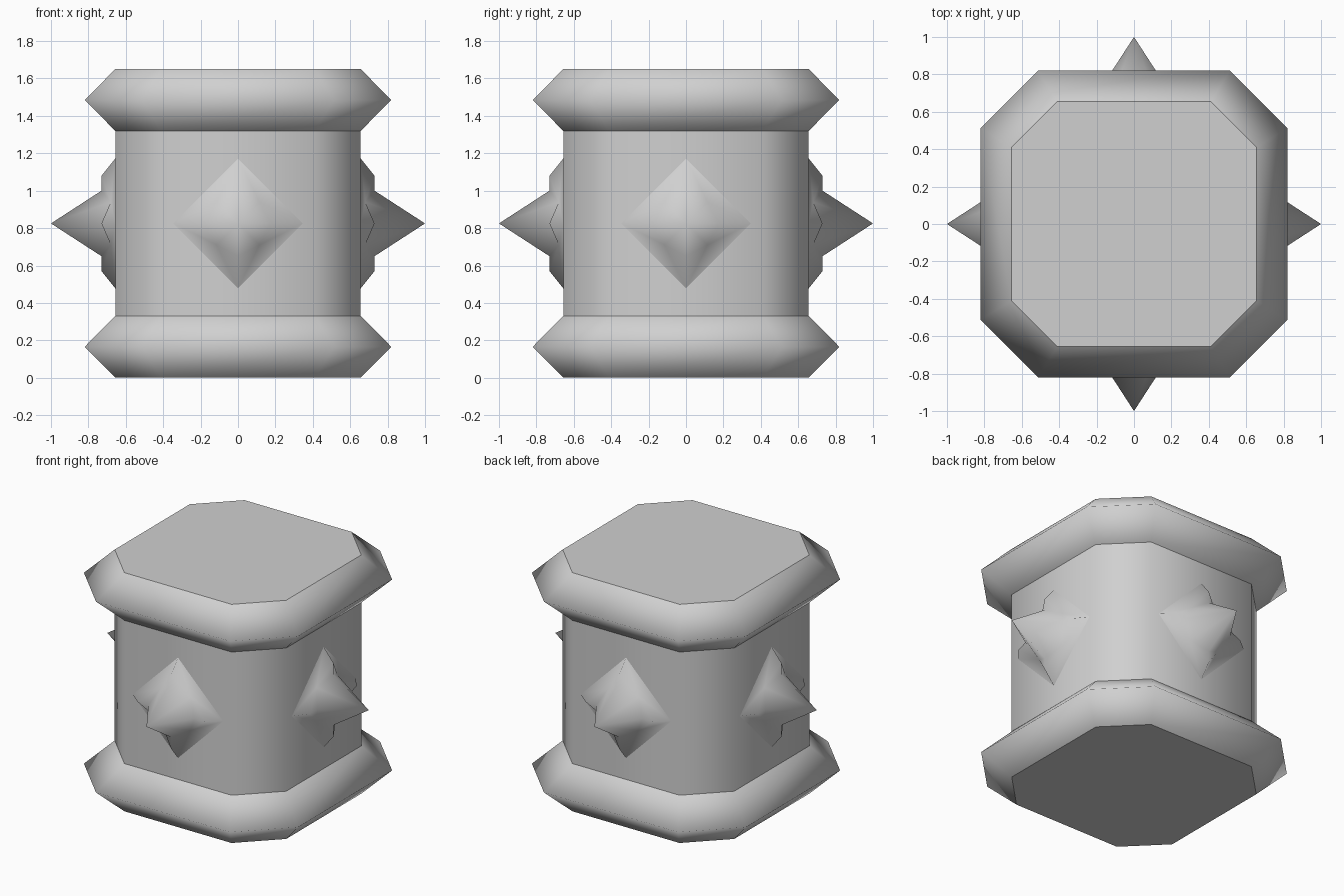
import bpy, bmesh
from math import pi
from mathutils import Matrix, Vector

if "Cube" in bpy.data.objects:
    bpy.data.objects.remove(bpy.data.objects["Cube"], do_unlink=True)

stone = bpy.data.materials.new("light_grey")
stone.use_nodes = True
stone.diffuse_color = (0.63, 0.63, 0.63, 1)
stone.node_tree.nodes["Principled BSDF"].inputs["Base Color"].default_value = stone.diffuse_color


def finish(bm, name):
    bmesh.ops.recalc_face_normals(bm, faces=bm.faces)
    mesh = bpy.data.meshes.new(name)
    bm.to_mesh(mesh)
    bm.free()
    mesh.materials.append(stone)
    obj = bpy.data.objects.new(name, mesh)
    bpy.context.collection.objects.link(obj)
    return obj


def octagon_loft(name, levels):
    """Chamfered square lofted through (z, half width) levels, flat caps."""
    bm = bmesh.new()
    rings = []
    for z, r in levels:
        c = r * 0.625
        corners = [(r, -c), (r, c), (c, r), (-c, r), (-r, c), (-r, -c), (-c, -r), (c, -r)]
        rings.append([bm.verts.new((x, y, z)) for x, y in corners])
    for low, high in zip(rings, rings[1:]):
        for i in range(8):
            j = (i + 1) % 8
            bm.faces.new((low[i], low[j], high[j], high[i])).smooth = True
    bm.faces.new(rings[0])
    bm.faces.new(rings[-1])
    return finish(bm, name)


# Central block and the two flared rims
octagon_loft("body", [(0.33, 0.656), (1.32, 0.656)])
octagon_loft("bottom_rim", [(0, 0.656), (0.165, 0.82), (0.33, 0.656)])
octagon_loft("top_rim", [(1.32, 0.656), (1.485, 0.82), (1.65, 0.656)])

MID = 0.825


def spike(name, turn):
    """Four-armed spike on a diamond base, facing the front before turning."""
    bm = bmesh.new()
    rot = Matrix.Rotation(turn, 4, "Z")

    def point(x, z, depth):
        return bm.verts.new(rot @ Vector((x, -depth, MID + z)))

    tip = point(0, 0, 1)
    arms, valleys = [], []
    for dx, dz in ((1, 0), (0, 1), (-1, 0), (0, -1)):
        arms.append([point(dx * r, dz * r, d)
                     for r, d in ((0.175, 0.73), (0.255, 0.73), (0.347, 0.656))])
        # Valley between this arm and the next
        valleys.append(point((dx - dz) * 0.115, (dz + dx) * 0.115, 0.68))
    for i in range(4):
        a, b, v = arms[i], arms[(i + 1) % 4], valleys[i]
        for tri in ((tip, a[0], v), (a[0], a[1], v), (a[1], a[2], v), (a[2], b[2], v),
                    (b[2], b[1], v), (b[1], b[0], v), (b[0], tip, v)):
            bm.faces.new(tri).smooth = True
    bm.faces.new([a[2] for a in arms])
    return finish(bm, name)


# One spike in the middle of each side
for k, side in enumerate(("front", "left", "back", "right")):
    spike(side + "_spike", k * pi / 2)
